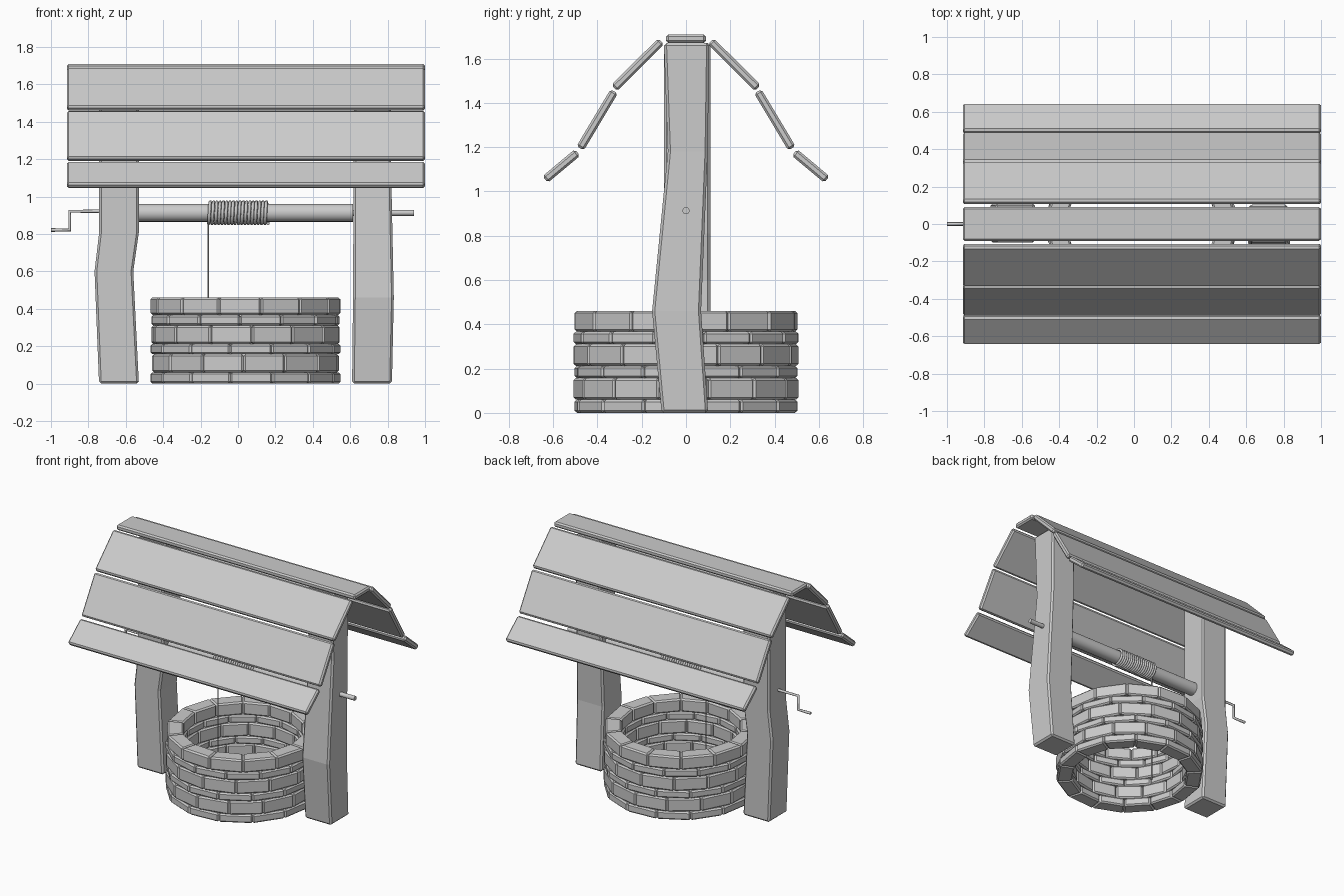
import bpy, bmesh
from math import radians, cos, sin, pi, tau
from mathutils import Vector

if "Cube" in bpy.data.objects:
    bpy.data.objects.remove(bpy.data.objects["Cube"])

BOX = [(0, 3, 2, 1), (4, 5, 6, 7), (0, 1, 5, 4), (1, 2, 6, 5), (2, 3, 7, 6), (3, 0, 4, 7)]


def finish(name, bm, bevel=0.0):
    bmesh.ops.recalc_face_normals(bm, faces=bm.faces)
    me = bpy.data.meshes.new(name)
    bm.to_mesh(me)
    bm.free()
    ob = bpy.data.objects.new(name, me)
    bpy.context.collection.objects.link(ob)
    if bevel:
        m = ob.modifiers.new("bevel", 'BEVEL')
        m.width, m.segments, m.limit_method = bevel, 1, 'ANGLE'
        m.angle_limit = radians(40)
    return ob


def add_box(bm, corners):
    v = [bm.verts.new(c) for c in corners]
    for f in BOX:
        bm.faces.new([v[i] for i in f])


def plank(name, a, b, t=0.038, x0=-0.915, x1=1.0):
    # board along x whose cross-section runs from a to b in the y-z plane
    a, b = Vector(a), Vector(b)
    d = (b - a).normalized() * (t / 2)
    n = Vector((-d.y, d.x))
    sec = [a - n, b - n, b + n, a + n]
    bm = bmesh.new()
    add_box(bm, [(x, p.x, p.y) for x in (x0, x1) for p in sec])
    finish(name, bm, 0.01)


def post(name, stations):
    # bent square post lofted through (z, x0, x1, y0, y1)
    bm = bmesh.new()
    rings = [[bm.verts.new(c) for c in ((x0, y0, z), (x1, y0, z), (x1, y1, z), (x0, y1, z))]
             for z, x0, x1, y0, y1 in stations]
    for lo, hi in zip(rings, rings[1:]):
        for i in range(4):
            j = (i + 1) % 4
            bm.faces.new((lo[i], lo[j], hi[j], hi[i]))
    bm.faces.new(rings[0][::-1])
    bm.faces.new(rings[-1])
    finish(name, bm, 0.012)


def tube(name, pts, r, sides_res=2):
    # round bar or rope along a path
    cu = bpy.data.curves.new(name, 'CURVE')
    cu.dimensions = '3D'
    cu.bevel_depth, cu.bevel_resolution, cu.use_fill_caps = r, sides_res, True
    sp = cu.splines.new('POLY')
    sp.points.add(len(pts) - 1)
    for p, c in zip(sp.points, pts):
        p.co = (*c, 1)
    ob = bpy.data.objects.new(name, cu)
    bpy.context.collection.objects.link(ob)
    return ob


def cylinder_x(name, x0, x1, r, z, n=24):
    bpy.ops.mesh.primitive_cylinder_add(vertices=n, radius=r, depth=x1 - x0,
                                        location=((x0 + x1) / 2, 0, z), rotation=(0, pi / 2, 0))
    bpy.context.object.name = name
    bpy.ops.object.shade_smooth_by_angle()


# stone ring: six courses of 14 flat bricks, alternately thin and thick
CX, R_OUT, R_IN, N = 0.04, 0.51, 0.40, 14
levels = [0.0, 0.06, 0.157, 0.212, 0.31, 0.367, 0.46]
offsets = [16.5, -1.2, 16.2, 4.0, 22.3, 9.4]
for k, off in enumerate(offsets):
    bm = bmesh.new()
    for i in range(N):
        a0 = radians(off - 90) + tau * i / N
        a1 = a0 + tau / N
        ring = [(R_IN, a0), (R_OUT, a0), (R_OUT, a1), (R_IN, a1)]
        add_box(bm, [(CX + r * cos(a), r * sin(a), z)
                     for z in levels[k:k + 2] for r, a in ring])
    finish(f"stone_course_{k + 1}", bm, 0.01)

# crooked posts
post("right_post", [(0, .61, .823, -.11, .10), (.46, .615, .833, -.153, .068),
                    (1.18, .618, .818, -.082, .098), (1.67, .62, .82, -.1, .105)])
post("left_post", [(0, -.743, -.53, -.10, .11), (.6, -.767, -.56, -.10, .11),
                   (.81, -.742, -.53, -.10, .11), (1.67, -.742, -.53, -.10, .11)])

# roof boards
plank("ridge_board", (-0.09, 1.69), (0.09, 1.69))
sections = [((.112, 1.678), (.324, 1.467)),
            ((.324, 1.452), (.478, 1.195)),
            ((.490, 1.176), (.636, 1.054))]
for i, (a, b) in enumerate(sections):
    plank(f"back_roof_board_{i + 1}", a, b)
    plank(f"front_roof_board_{i + 1}", (-b[0], b[1]), (-a[0], a[1]))

# windlass axle, end pin and crank handle
ZA = 0.913
cylinder_x("axle", -0.535, 0.615, 0.048, ZA)
cylinder_x("axle_pin", 0.6, 0.94, 0.016, ZA, 16)
tube("crank_handle", [(-.7, 0, .921), (-.9, 0, .921), (-.9, 0, .821), (-1.0, 0, .821)], 0.01)

# wound rope and its hanging end
turns, steps = 18, 20
coil = []
for i in range(turns * steps + 1):
    a = tau * i / steps
    coil.append((-0.157 + 0.318 * i / (turns * steps), -0.058 * sin(a), ZA - 0.058 * cos(a)))
tube("rope_coil", coil, 0.0088, 1)
tube("hanging_rope", [(-0.16, 0, ZA - 0.055), (-0.16, 0, 0.05)], 0.004, 1)
